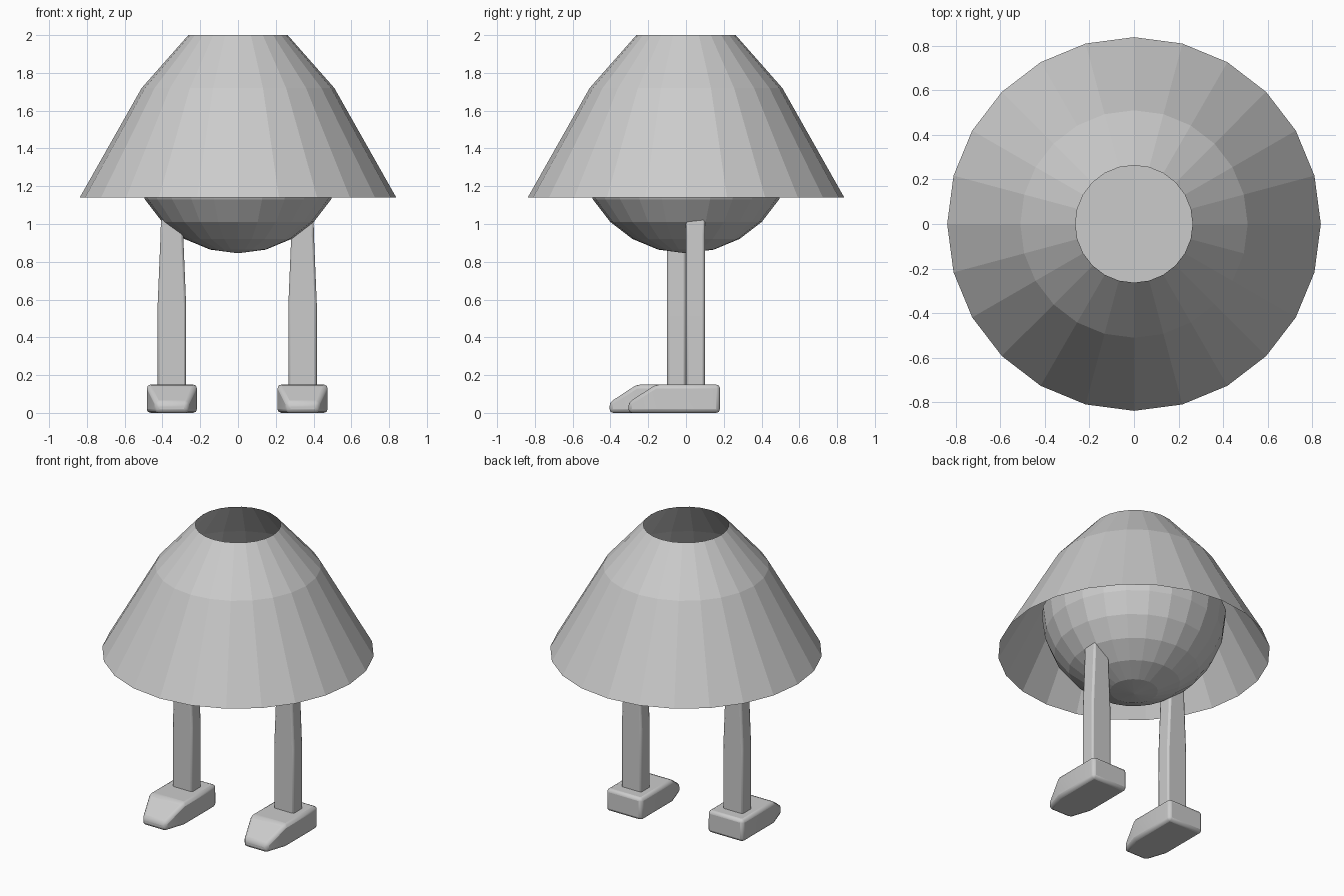
import bpy
import math

if "Cube" in bpy.data.objects:
    bpy.data.objects.remove(bpy.data.objects["Cube"])


def add_object(name, verts, faces):
    mesh = bpy.data.meshes.new(name)
    mesh.from_pydata(verts, [], faces)
    mesh.update()
    obj = bpy.data.objects.new(name, mesh)
    bpy.context.collection.objects.link(obj)
    return obj


def loft(rings, cap_start=False, cap_end=False):
    """Skin a list of equally sized closed rings, with optional end caps."""
    n = len(rings[0])
    verts = [v for ring in rings for v in ring]
    faces = []
    for r in range(len(rings) - 1):
        for i in range(n):
            j = (i + 1) % n
            faces.append((r * n + i, r * n + j, (r + 1) * n + j, (r + 1) * n + i))
    if cap_start:
        faces.append(tuple(reversed(range(n))))
    if cap_end:
        faces.append(tuple(range((len(rings) - 1) * n, len(rings) * n)))
    return verts, faces


def circle(radius, z, n=24):
    return [(radius * math.cos(2 * math.pi * i / n),
             radius * math.sin(2 * math.pi * i / n), z) for i in range(n)]


def soften(obj, width):
    bevel = obj.modifiers.new("Bevel", 'BEVEL')
    bevel.width = width
    bevel.segments = 2
    bevel.limit_method = 'ANGLE'
    bevel.angle_limit = math.radians(25)
    bpy.ops.object.select_all(action='DESELECT')
    obj.select_set(True)
    bpy.context.view_layer.objects.active = obj
    bpy.ops.object.shade_smooth_by_angle(angle=math.radians(30))


# Open conical shade, a single thin surface
add_object("shade", *loft([circle(0.838, 1.14), circle(0.51, 1.72), circle(0.263, 2.0)]))

# Faceted half-ball body under the shade, closed by a flat lid
R, CENTRE = 0.568, 1.413
rings = []
for step in range(1, 7):
    a = math.radians(15 * step)
    rings.append(circle(R * math.sin(a), CENTRE - R * math.cos(a)))
verts, faces = loft(rings, cap_end=True)
verts.append((0, 0, CENTRE - R))
faces += [((i + 1) % 24, i, len(verts) - 1) for i in range(24)]
add_object("body", verts, faces)

# Legs and feet, one stepping forward: x centre, y centre of the leg
for side, x, y in (("right", 0.342, 0.05), ("left", -0.35, -0.05)):
    # Leg: square post narrowing towards the top
    sections = []
    for z, w in ((0.12, 0.075), (0.58, 0.075), (0.94, 0.06), (1.025, 0.058)):
        sections.append([(x - w, y - 0.05, z), (x + w, y - 0.05, z),
                         (x + w, y + 0.05, z), (x - w, y + 0.05, z)])
    soften(add_object(side + "_leg", *loft(sections, True, True)), 0.012)

    # Foot: block with a narrowed, sloping toe
    sections = []
    for dy, w, top in ((0.13, 0.133, 0.15), (-0.21, 0.133, 0.15), (-0.355, 0.085, 0.055)):
        sections.append([(x - w, y + dy, 0), (x + w, y + dy, 0),
                         (x + w, y + dy, top), (x - w, y + dy, top)])
    soften(add_object(side + "_foot", *loft(sections, True, True)), 0.02)
